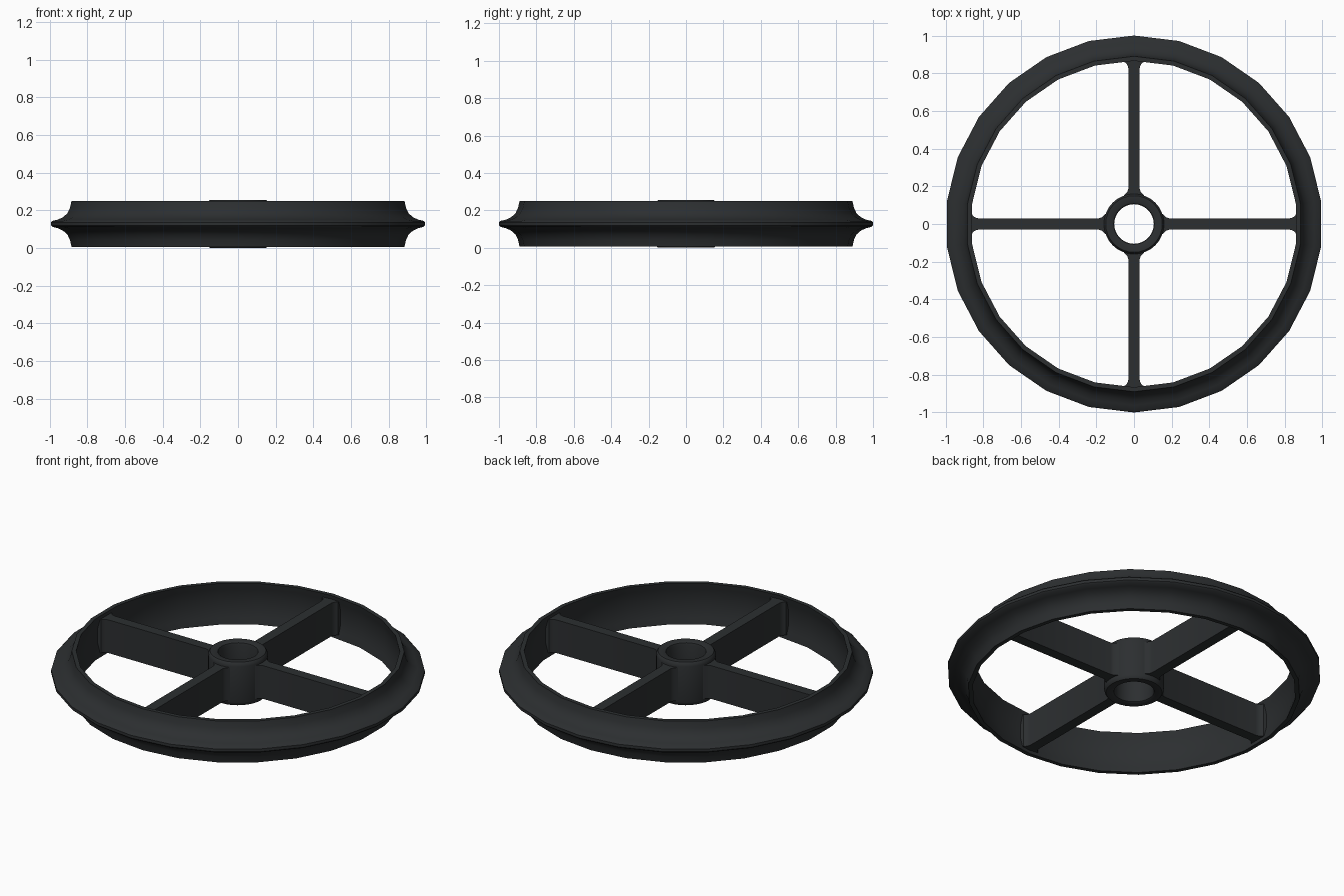
import bpy, bmesh
from math import pi, sin, cos

if "Cube" in bpy.data.objects:
    bpy.data.objects.remove(bpy.data.objects["Cube"])

MID = 0.128


def finish(name, bm, angle=40):
    bmesh.ops.recalc_face_normals(bm, faces=bm.faces)
    me = bpy.data.meshes.new(name)
    bm.to_mesh(me)
    bm.free()
    ob = bpy.data.objects.new(name, me)
    bpy.context.collection.objects.link(ob)
    me.materials.append(mat)
    bpy.ops.object.select_all(action='DESELECT')
    ob.select_set(True)
    bpy.context.view_layer.objects.active = ob
    bpy.ops.object.shade_smooth_by_angle(angle=angle * pi / 180)
    return ob


def lathe(name, profile, sides):
    """Revolve a closed (radius, z) profile, one corner lying on +y."""
    bm = bmesh.new()
    rings = []
    for i in range(sides):
        a = 2 * pi * i / sides
        rings.append([bm.verts.new((r * sin(a), r * cos(a), z)) for r, z in profile])
    n = len(profile)
    for i in range(sides):
        p, q = rings[i], rings[(i + 1) % sides]
        for j in range(n):
            k = (j + 1) % n
            bm.faces.new((p[j], p[k], q[k], q[j]))
    return finish(name, bm)


mat = bpy.data.materials.new("dark_iron")
mat.diffuse_color = (0.025, 0.028, 0.03, 1)
mat.use_nodes = True
mat.node_tree.nodes["Principled BSDF"].inputs["Base Color"].default_value = mat.diffuse_color

# Rim: flared outside with a thin central ridge, hollowed inside
outer_half = [(1.0, 0.008), (0.992, 0.016), (0.962, 0.023), (0.935, 0.036),
              (0.912, 0.056), (0.898, 0.085), (0.890, 0.122)]
inner_half = [(0.866, 0.122), (0.874, 0.085), (0.884, 0.045)]
half = outer_half + inner_half
rim_profile = [(r, MID + h) for r, h in half] + [(r, MID - h) for r, h in reversed(half)]
lathe("rim", rim_profile, 26)

# Hub: open tube with softly rounded lips
hub_half = [(0.160, 0.105), (0.157, 0.118), (0.150, 0.127),
            (0.117, 0.127), (0.108, 0.122), (0.105, 0.110)]
hub_profile = [(r, MID + h) for r, h in hub_half] + [(r, MID - h) for r, h in reversed(hub_half)]
lathe("hub", hub_profile, 32)

# Spokes: upright flat bars with filleted ends
side = [(0.145, 0.058), (0.160, 0.046), (0.172, 0.035), (0.188, 0.030),
        (0.825, 0.030), (0.842, 0.034), (0.853, 0.042), (0.860, 0.052), (0.880, 0.056)]
outline = side + [(r, -w) for r, w in reversed(side)]
for i, name in enumerate(("right", "back", "left", "front")):
    c, s = cos(i * pi / 2), sin(i * pi / 2)
    bm = bmesh.new()
    low, high = ([bm.verts.new((r * c - w * s, r * s + w * c, z)) for r, w in outline]
                 for z in (0.03, 0.226))
    bm.faces.new(low)
    bm.faces.new(high)
    for j in range(len(outline)):
        k = (j + 1) % len(outline)
        bm.faces.new((low[j], low[k], high[k], high[j]))
    finish(name + "_spoke", bm)
